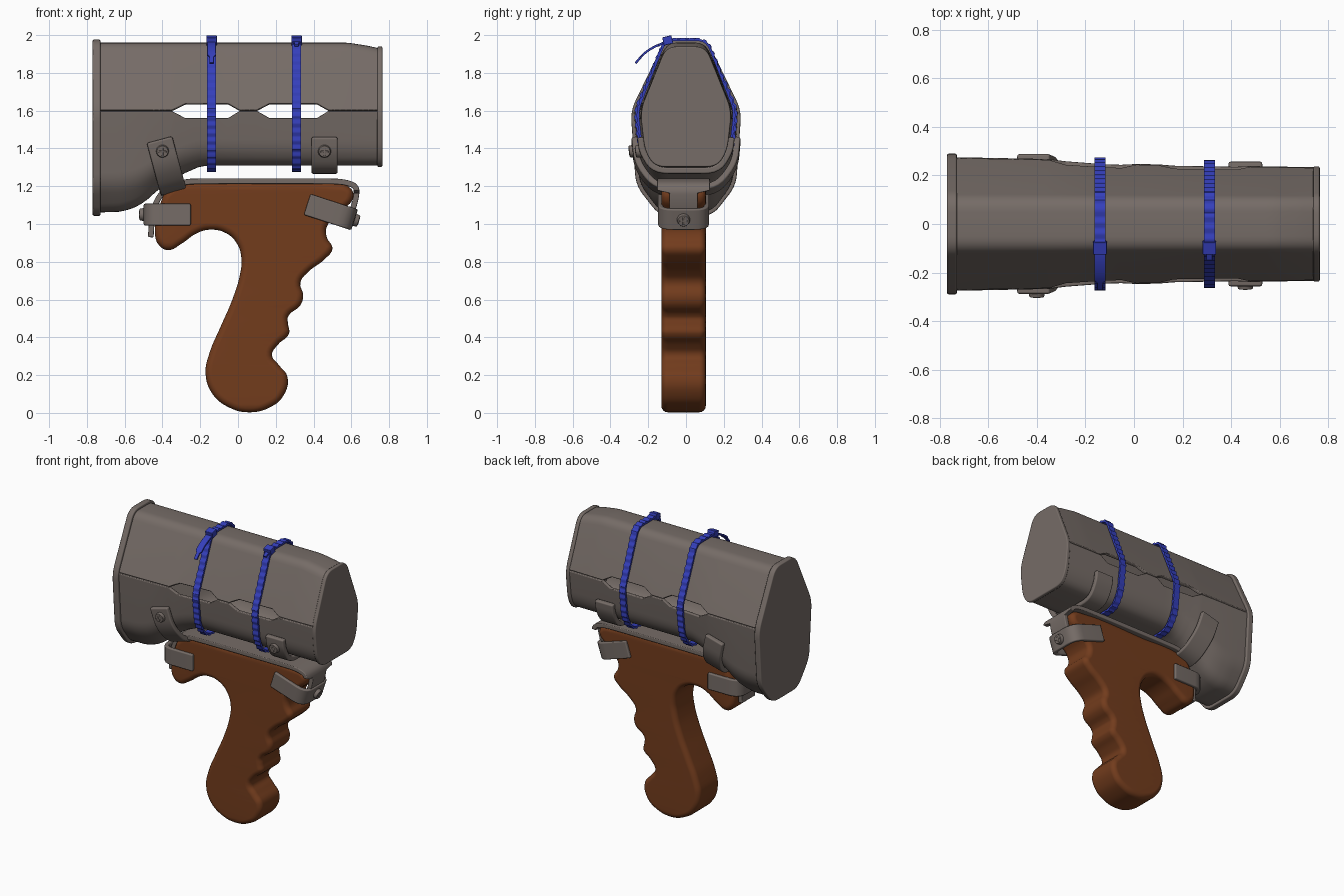
import bpy, bmesh, math
from mathutils import Vector, Matrix

if "Cube" in bpy.data.objects:
    bpy.data.objects.remove(bpy.data.objects["Cube"])

CY = -0.013  # the grip sits slightly off centre


def material(name, col):
    m = bpy.data.materials.new(name)
    m.diffuse_color = (*col, 1)
    m.use_nodes = True
    m.node_tree.nodes["Principled BSDF"].inputs["Base Color"].default_value = m.diffuse_color
    return m


METAL = material("warm_grey", (0.18, 0.15, 0.135))
WOOD = material("brown", (0.17, 0.045, 0.012))
BLUE = material("blue", (0.035, 0.05, 0.5))


def lerp_table(x, table):
    for (x0, v0), (x1, v1) in zip(table, table[1:]):
        if x <= x1:
            return v0 + (v1 - v0) * max(0, (x - x0) / (x1 - x0))
    return table[-1][1]


def round_poly(pts, r, closed=False, n=5):
    """Polyline with its corners replaced by small curves."""
    pts = [Vector(p) for p in pts]
    out = []
    for i, p in enumerate(pts):
        if not closed and i in (0, len(pts) - 1):
            out.append(p)
            continue
        a, b = pts[i - 1], pts[(i + 1) % len(pts)]
        s = p + (a - p).normalized() * min(r, (a - p).length * 0.45)
        e = p + (b - p).normalized() * min(r, (b - p).length * 0.45)
        for k in range(n + 1):
            t = k / n
            out.append(s * (1 - t) ** 2 + p * 2 * t * (1 - t) + e * t * t)
    return out


def resample(pts, step):
    pts = pts + [pts[0]]
    out = []
    for a, b in zip(pts, pts[1:]):
        k = max(1, round((b - a).length / step))
        out += [a.lerp(b, j / k) for j in range(k)]
    return out


def finish(bm, name, mat, bevel=0.0, solid=0.0, matrix=None):
    bmesh.ops.recalc_face_normals(bm, faces=bm.faces)
    if matrix:
        bm.transform(matrix)
    me = bpy.data.meshes.new(name)
    bm.to_mesh(me)
    bm.free()
    ob = bpy.data.objects.new(name, me)
    bpy.context.collection.objects.link(ob)
    me.materials.append(mat)
    bpy.ops.object.select_all(action='DESELECT')
    ob.select_set(True)
    bpy.context.view_layer.objects.active = ob
    bpy.ops.object.shade_smooth_by_angle(angle=math.radians(35))
    if solid:
        m = ob.modifiers.new("thickness", 'SOLIDIFY')
        m.thickness, m.offset = solid, -1
    if bevel:
        m = ob.modifiers.new("soft_edges", 'BEVEL')
        m.width, m.segments, m.harden_normals = bevel, 2, True
        m.limit_method, m.angle_limit = 'ANGLE', math.radians(50)
    return ob


def loft(bm, rings, closed_ring, closed_path=False, caps=False):
    rows = [[bm.verts.new(v) for v in r] for r in rings]
    pairs = list(zip(rows, rows[1:])) + ([(rows[-1], rows[0])] if closed_path else [])
    for a, b in pairs:
        for j in range(len(a) if closed_ring else len(a) - 1):
            k = (j + 1) % len(a)
            bm.faces.new((a[j], a[k], b[k], b[j]))
    if caps:
        bm.faces.new(rows[0])
        bm.faces.new(rows[-1])


def sweep(name, path, to3d, width, lo, hi, mat, closed=False, bevel=0.006, matrix=None):
    """Flat band along a 2D path; width and hi may be functions of the point index."""
    n, rings = len(path), []
    for i, p in enumerate(path):
        a = path[i - 1] if closed or i else p
        b = path[(i + 1) % n] if closed or i < n - 1 else p
        t = (b - a).normalized()
        nor = Vector((-t.y, t.x))
        w = width(i) if callable(width) else width
        h = hi(i) if callable(hi) else hi
        q0, q1 = p + nor * lo, p + nor * h
        rings.append([to3d(q0, -w), to3d(q1, -w), to3d(q1, w), to3d(q0, w)])
    bm = bmesh.new()
    loft(bm, rings, True, closed, not closed)
    return finish(bm, name, mat, bevel, matrix=matrix)


def tilt(pivot, deg):
    T = Matrix.Translation(pivot)
    return T @ Matrix.Rotation(math.radians(deg), 4, 'Y') @ T.inverted()


def screw(name, loc, direction):
    bm = bmesh.new()
    bmesh.ops.create_cone(bm, cap_ends=True, segments=24, radius1=0.036, radius2=0.03, depth=0.03)
    for s in ((0.042, 0.011, 0.034), (0.011, 0.042, 0.034)):
        bmesh.ops.create_cube(bm, size=1, matrix=Matrix.Diagonal((*s, 1)))
    q = Vector(direction).to_track_quat('Z', 'Y').to_matrix().to_4x4()
    finish(bm, name, METAL, 0.003, matrix=Matrix.Translation(loc) @ q)


# Body cross-section: right half from top to bottom, as (y, z)
def section(x, d=0.0):
    zb = lerp_table(x, [(-0.77, 1.06), (-0.62, 1.065), (-0.55, 1.085), (-0.49, 1.12), (-0.43, 1.175),
                        (-0.36, 1.225), (-0.28, 1.27), (-0.2, 1.305), (-0.12, 1.31), (0.77, 1.31)])
    w = lerp_table(x, [(-0.77, 0.276), (-0.35, 0.268), (-0.1, 0.25), (0.77, 0.234)])
    zt = lerp_table(x, [(-0.77, 1.96), (0.58, 1.96), (0.68, 1.945), (0.77, 1.925)])
    bw = lerp_table(x, [(-0.77, 0.13), (-0.2, 0.16), (0.77, 0.16)])
    return [(0.1 + d * 0.6, zt + d), (w + d, 1.6), (w * 0.9 + d, zb + 0.28 * (1.6 - zb) - d * 0.4), (bw + d * 0.6, zb - d)]


def mirrored(half):
    return half + [(-y, z) for y, z in reversed(half)]


def on_wall(p, q, z):
    return (p[0] + (q[0] - p[0]) * (z - p[1]) / (q[1] - p[1]), z)


# Upper and lower shells, with two windows along the seam
WIN = [(-0.77, 0), (-0.35, 0), (-0.28, 1), (-0.05, 1), (0.01, 0), (0.1, 0), (0.165, 1), (0.42, 1), (0.48, 0), (0.77, 0)]
xs = sorted({round(-0.75 + i * 0.03, 3) for i in range(51)} | {x for x, _ in WIN[1:-1]})
up, low = [], []
for x in xs:
    s, k = section(x), lerp_table(x, WIN)
    u = [on_wall(s[1], s[0], 1.604 + 0.034 * k), s[0]]
    l = [on_wall(s[1], s[2], 1.597 - 0.037 * k), s[2], s[3]]
    up.append([(x, p.x, p.y) for p in round_poly(mirrored(u), 0.05)])
    low.append([(x, p.x, p.y) for p in round_poly(mirrored(l), 0.06)])
for name, rings in (("upper_shell", up), ("lower_shell", low)):
    bm = bmesh.new()
    loft(bm, rings, False)
    finish(bm, name, METAL, 0.006, 0.022)

# End caps
for name, x0, x1, d in (("large_end_cap", -0.77, -0.728, 0.017), ("small_end_cap", 0.737, 0.765, 0.008)):
    loop = round_poly(mirrored(section(x0, d)), 0.06, True)
    bm = bmesh.new()
    loft(bm, [[(x, p.x, p.y) for p in loop] for x in (x0, x1)], True, caps=True)
    finish(bm, name, METAL, 0.008)

# Ribbed cable ties with head and loose tail
for name, x, tail in (("rear_tie", -0.14, [(-0.07, 1.975), (-0.15, 1.955), (-0.22, 1.915), (-0.272, 1.855)]),
                      ("front_tie", 0.31, [(-0.07, 1.975), (-0.11, 1.972), (-0.15, 1.95)])):
    half = section(x, 0.012)
    half[3] = (half[3][0], half[3][1] - 0.008)
    loop = resample(round_poly(mirrored(half), 0.05, True), 0.011)
    to3d = lambda p, w, x=x: (x + w, p.x, p.y)
    sweep(name + "_band", loop, to3d, 0.023, -0.003, lambda i: 0.014 if i % 4 < 2 else 0.008, BLUE, True, 0)
    tp = round_poly(tail, 0.04)
    n = len(tp)
    sweep(name + "_tail", tp, to3d, lambda i: 0.023 if i < n - 2 else 0.012, 0, 0.012, BLUE, bevel=0.002)
    bm = bmesh.new()
    bmesh.ops.create_cube(bm, size=1, matrix=Matrix.Translation((x, -0.097, 1.972)) @
                          Matrix.Rotation(0.25, 4, 'X') @ Matrix.Diagonal((0.056, 0.05, 0.044, 1)))
    finish(bm, name + "_head", BLUE, 0.004)

# U brackets under the body, one screw each on the front side
for name, x, deg, ztop in (("rear_bracket", -0.39, -15, 1.45), ("front_bracket", 0.458, 0, 1.46)):
    s = section(x, 0.012)
    half = [on_wall(s[1], s[2], ztop), s[2], (s[3][0], s[3][1] - 0.01)]
    path = round_poly(mirrored(half), 0.07)
    sweep(name, path, lambda p, w, x=x: (x + w, p.x, p.y), 0.07, -0.012, 0.022, METAL,
          bevel=0.01, matrix=tilt((x, 0, 1.35), deg))
    y, z = on_wall(s[1], s[2], 1.385)
    screw(name + "_screw", (x - (0.01 if deg else 0), -y - 0.025, z), (0, -1, -0.12))

# Grip: smooth outline, extruded with rounded edges
OUT = [(-0.41, 1.11), (-0.38, 1.17), (-0.3, 1.212), (0.0, 1.217), (0.5, 1.215), (0.595, 1.19), (0.61, 1.14),
       (0.55, 1.07), (0.47, 0.985), (0.47, 0.93), (0.5, 0.87), (0.46, 0.815), (0.37, 0.745), (0.33, 0.69),
       (0.345, 0.62), (0.33, 0.57), (0.265, 0.51), (0.265, 0.47), (0.27, 0.42), (0.21, 0.36), (0.18, 0.305),
       (0.215, 0.255), (0.262, 0.19), (0.24, 0.09), (0.17, 0.03), (0.06, 0.003), (-0.05, 0.03), (-0.135, 0.1),
       (-0.172, 0.21), (-0.15, 0.32), (-0.095, 0.45), (-0.03, 0.6), (0.01, 0.73), (0.018, 0.82), (-0.005, 0.895),
       (-0.06, 0.95), (-0.15, 0.97), (-0.22, 0.95), (-0.3, 0.895), (-0.37, 0.862), (-0.42, 0.89), (-0.44, 0.95),
       (-0.43, 1.03)]
cu = bpy.data.curves.new("grip", 'CURVE')
cu.dimensions, cu.fill_mode, cu.resolution_u = '2D', 'BOTH', 5
cu.extrude, cu.bevel_depth, cu.offset, cu.bevel_resolution = 0.083, 0.035, -0.035, 3
sp = cu.splines.new('BEZIER')
sp.bezier_points.add(len(OUT) - 1)
for bp, (x, z) in zip(sp.bezier_points, OUT):
    bp.co = (x, z, 0)
    bp.handle_left_type = bp.handle_right_type = 'AUTO'
sp.use_cyclic_u = True
tmp = bpy.data.objects.new("grip_outline", cu)
bpy.context.collection.objects.link(tmp)
bpy.context.view_layer.update()
bm = bmesh.new()
bm.from_mesh(tmp.evaluated_get(bpy.context.evaluated_depsgraph_get()).to_mesh())
bpy.data.objects.remove(tmp)
bmesh.ops.remove_doubles(bm, verts=bm.verts, dist=0.0005)
grip = finish(bm, "grip", WOOD, matrix=Matrix.Translation((0, CY, 0)) @ Matrix.Rotation(math.pi / 2, 4, 'X'))
grip.modifiers.new("clean_shading", 'WEIGHTED_NORMAL').keep_sharp = True

# Rail over the top of the grip, narrowing to tongues at both ends
rail = round_poly([(-0.465, 0.93), (-0.455, 1.08), (-0.4, 1.18), (-0.29, 1.228), (-0.1, 1.23), (0.4, 1.23),
                   (0.56, 1.228), (0.635, 1.2), (0.625, 1.12), (0.59, 1.02)], 0.06)
sweep("grip_rail", rail, lambda p, w: (p.x, CY + w, p.y),
      lambda i: 0.14 if rail[i].y > 1.17 else 0.075, -0.018, 0.012, METAL, bevel=0.006)

# Clips wrapped around both ends of the grip
for name, s, xe, xo, z, deg in (("rear_clip", -1, -0.485, -0.25, 1.05, 0), ("front_clip", 1, 0.61, 0.36, 1.065, 18)):
    pts = [(xo, 0.122 * s), (xe, 0.122 * s), (xe, -0.122 * s), (xo, -0.122 * s)]
    M = tilt(((xe + xo) / 2, 0, z), deg)
    sweep(name, round_poly(pts, 0.07), lambda p, w, z=z: (p.x, CY + p.y, z + w), 0.058, -0.014, 0.014,
          METAL, bevel=0.008, matrix=M)
    screw(name + "_screw", M @ Vector((xe + 0.022 * s, CY, z)), M.to_3x3() @ Vector((s, 0, 0)))
